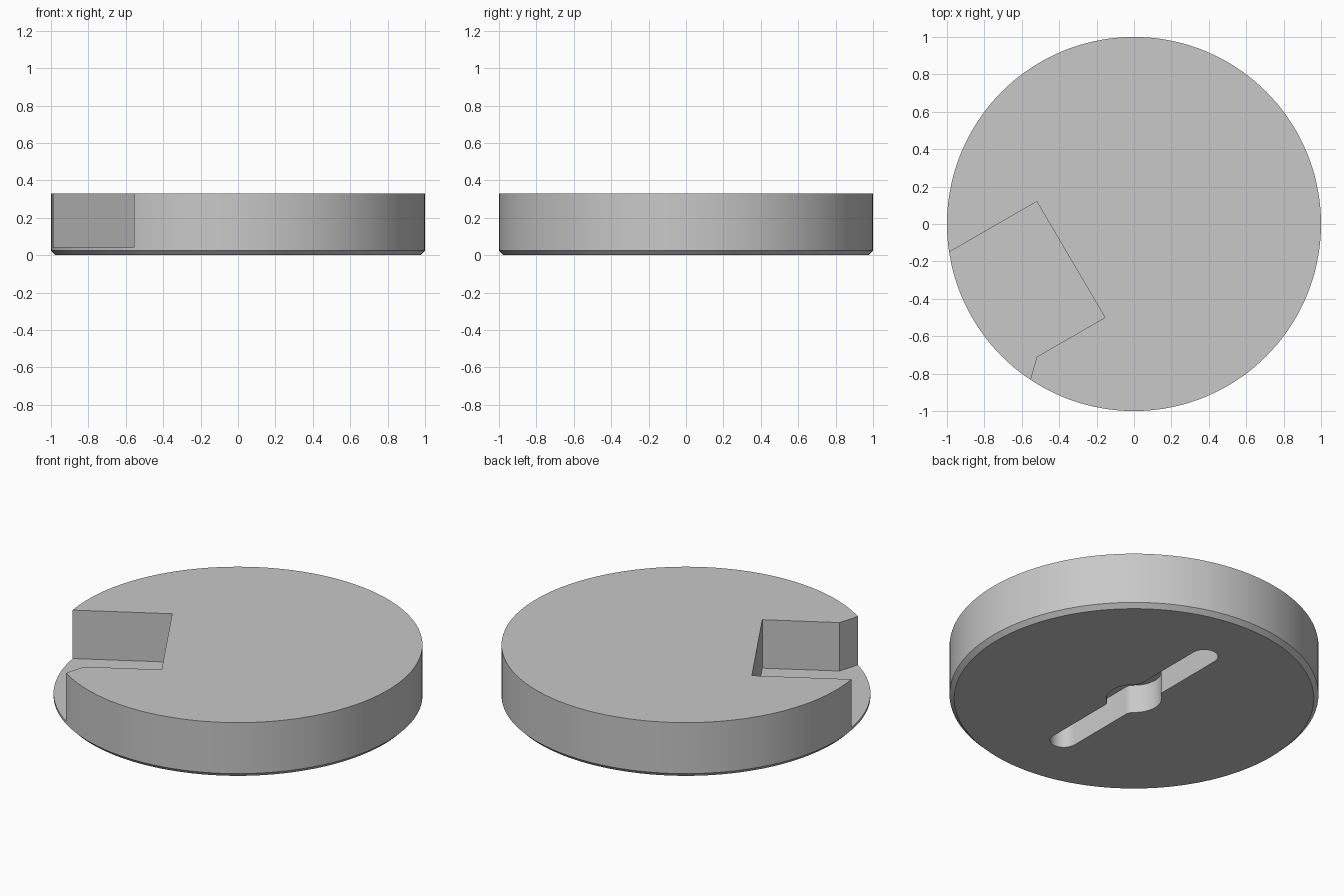
import bpy, bmesh
from math import pi, cos, sin, atan2, sqrt

cube = bpy.data.objects.get("Cube")
if cube:
    bpy.data.objects.remove(cube, do_unlink=True)

mat = bpy.data.materials.new("plain_grey")
mat.use_nodes = True
grey = (0.58, 0.58, 0.58, 1)
mat.diffuse_color = grey
mat.node_tree.nodes["Principled BSDF"].inputs["Base Color"].default_value = grey


def loft(name, rings):
    """Solid from stacked (outline, z) rings with equal point counts."""
    bm = bmesh.new()
    loops = [[bm.verts.new((x, y, z)) for x, y in pts] for pts, z in rings]
    n = len(loops[0])
    for low, high in zip(loops, loops[1:]):
        for i in range(n):
            j = (i + 1) % n
            bm.faces.new((low[i], low[j], high[j], high[i]))
    bm.faces.new(loops[0][::-1])
    bm.faces.new(loops[-1])
    bmesh.ops.recalc_face_normals(bm, faces=bm.faces[:])
    mesh = bpy.data.meshes.new(name)
    bm.to_mesh(mesh)
    bm.free()
    mesh.materials.append(mat)
    obj = bpy.data.objects.new(name, mesh)
    bpy.context.collection.objects.link(obj)
    return obj


def arc(cx, cy, r, a0, a1, n):
    return [(cx + r * cos(a0 + (a1 - a0) * i / n),
             cy + r * sin(a0 + (a1 - a0) * i / n)) for i in range(n + 1)]


def cut(target, cutter):
    mod = target.modifiers.new("cut", 'BOOLEAN')
    mod.operation = 'DIFFERENCE'
    mod.solver = 'EXACT'
    mod.object = cutter
    bpy.ops.object.select_all(action='DESELECT')
    bpy.context.view_layer.objects.active = target
    target.select_set(True)
    bpy.ops.object.modifier_apply(modifier=mod.name)
    bpy.data.objects.remove(cutter, do_unlink=True)


# Round body with a chamfered lower rim
HEIGHT, CHAMFER = 0.33, 0.025


def circle(r):
    return arc(0, 0, r, 0, 2 * pi, 144)[:-1]


body = loft("disc_body", [(circle(1 - CHAMFER), 0), (circle(1), CHAMFER),
                          (circle(1), HEIGHT)])

# Angled pocket open to the rim, leaving a thin floor
pocket = [(-0.52, 0.12), (-1.213, -0.28), (-1.3, -1.06), (-0.62, -1.06),
          (-0.52, -0.71), (-0.155, -0.5)]
cut(body, loft("pocket_cutter", [(pocket, 0.04), (pocket, 0.5)]))

# Underside slot: rounded ends and a filleted round middle
HALF_W, MID_R, FILLET, END_Y, DEPTH = 0.075, 0.15, 0.05, 0.592, 0.17
fx = HALF_W + FILLET
fy = sqrt((MID_R + FILLET) ** 2 - fx ** 2)
a = atan2(fy, fx)
quarter = (arc(0, 0, MID_R, 0, a, 8) + arc(fx, fy, FILLET, a + pi, pi, 6)[1:]
           + arc(0, END_Y, HALF_W, 0, pi / 2, 8))
half = quarter + [(-x, y) for x, y in quarter[-2::-1]]
slot = half + [(-x, -y) for x, y in half[1:-1]]
cut(body, loft("slot_cutter", [(slot, -0.1), (slot, DEPTH)]))

bpy.ops.object.shade_smooth_by_angle(angle=pi / 6)
